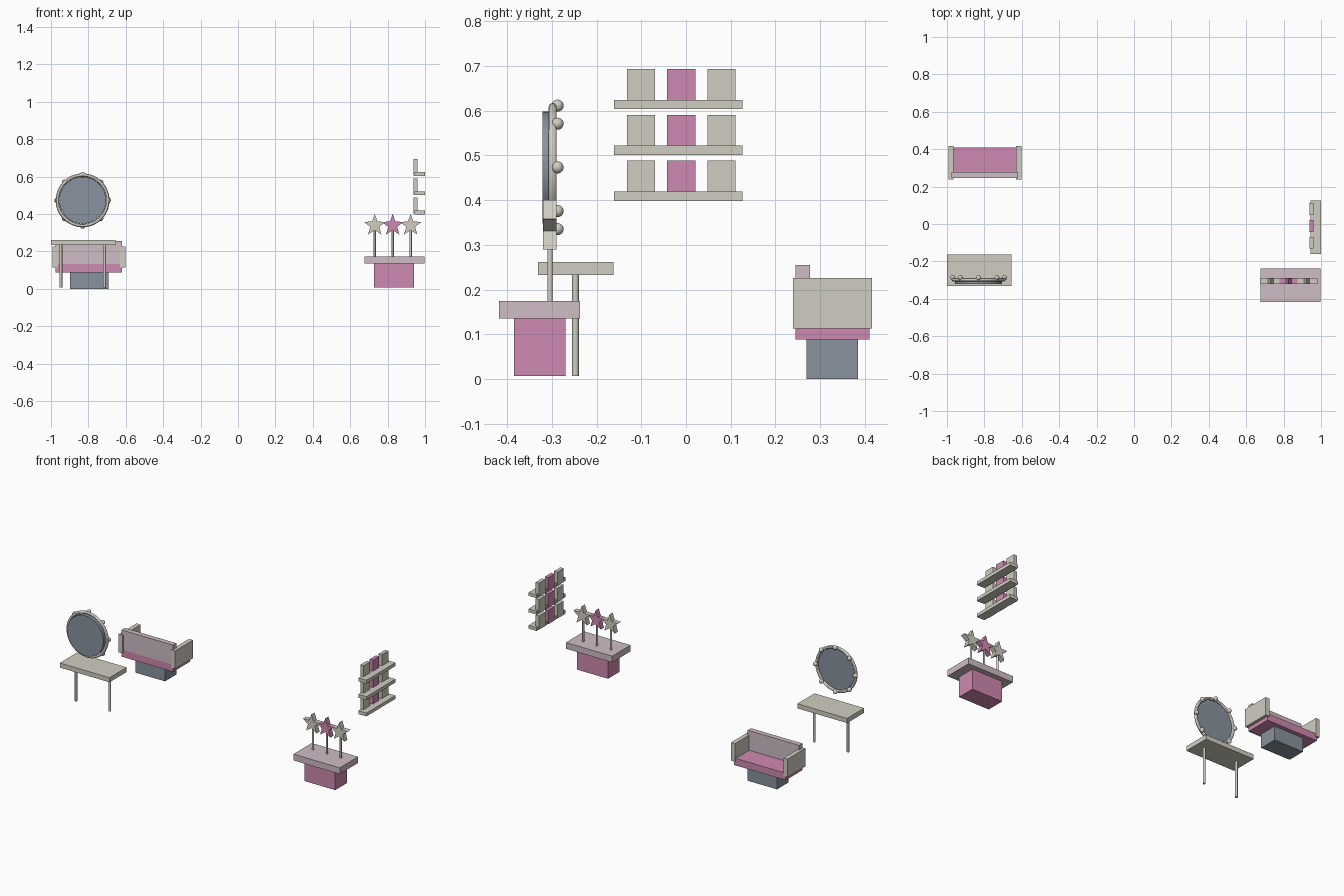
import bpy, bmesh, math
from mathutils import Matrix, Vector

if "Cube" in bpy.data.objects:
    bpy.data.objects.remove(bpy.data.objects["Cube"], do_unlink=True)


def material(name, *srgb):
    rgba = [(c / 255) ** 2.2 for c in srgb] + [1.0]
    m = bpy.data.materials.new(name)
    m.use_nodes = True
    m.diffuse_color = rgba
    m.node_tree.nodes["Principled BSDF"].inputs["Base Color"].default_value = rgba
    return m


cream = material("cream", 207, 204, 192)
pink = material("pink", 206, 136, 175)
pale_pink = material("pale pink", 206, 188, 196)
slate = material("slate", 135, 145, 157)


def finish(name, bm, mat, smooth=False):
    bmesh.ops.recalc_face_normals(bm, faces=bm.faces)
    mesh = bpy.data.meshes.new(name)
    bm.to_mesh(mesh)
    bm.free()
    mesh.materials.append(mat)
    obj = bpy.data.objects.new(name, mesh)
    bpy.context.collection.objects.link(obj)
    if smooth:
        bpy.ops.object.select_all(action='DESELECT')
        obj.select_set(True)
        bpy.context.view_layer.objects.active = obj
        bpy.ops.object.shade_smooth_by_angle(angle=math.radians(40))
    return obj


def box(name, mat, xs, ys, zs):
    bm = bmesh.new()
    size = [r[1] - r[0] for r in (xs, ys, zs)]
    mid = [(r[0] + r[1]) / 2 for r in (xs, ys, zs)]
    bmesh.ops.create_cube(bm, size=1, matrix=Matrix.Translation(mid) @ Matrix.Diagonal(size + [1]))
    return finish(name, bm, mat)


def rod(name, mat, start, end, radius, segments=16):
    a, b = Vector(start), Vector(end)
    turn = (b - a).to_track_quat('Z', 'Y').to_matrix().to_4x4()
    bm = bmesh.new()
    bmesh.ops.create_cone(bm, cap_ends=True, segments=segments, radius1=radius, radius2=radius,
                          depth=(b - a).length, matrix=Matrix.Translation((a + b) / 2) @ turn)
    return finish(name, bm, mat, True)


def star(name, mat, x, z, outer, inner, y0, y1):
    bm = bmesh.new()
    points = []
    for i in range(10):
        r = inner if i % 2 else outer
        a = math.pi / 2 + i * math.pi / 5
        points.append(bm.verts.new((x + r * math.cos(a), y0, z + r * math.sin(a))))
    face = bm.faces.new(points)
    ext = bmesh.ops.extrude_face_region(bm, geom=[face])
    moved = [v for v in ext["geom"] if isinstance(v, bmesh.types.BMVert)]
    bmesh.ops.translate(bm, verts=moved, vec=(0, y1 - y0, 0))
    return finish(name, bm, mat)


# Vanity table
box("vanity_top", cream, (-1.0, -0.656), (-0.331, -0.162), (0.233, 0.262))
for side, x in (("right", -0.947), ("left", -0.714)):
    rod("vanity_leg_" + side, cream, (x, -0.247, 0.007), (x, -0.247, 0.24), 0.0075)

# Round mirror with bulbs on its room side
mx, mz = -0.831, 0.473
rod("mirror_glass", slate, (mx, -0.321, mz), (mx, -0.298, mz), 0.125, 48)
bpy.ops.mesh.primitive_torus_add(location=(mx, -0.298, mz), rotation=(math.pi / 2, 0, 0),
                                 major_radius=0.135, minor_radius=0.009,
                                 major_segments=48, minor_segments=12)
frame = bpy.context.object
frame.name = "mirror_frame"
frame.data.materials.append(cream)
bpy.ops.object.shade_smooth_by_angle()
for i in range(8):
    a = i * math.pi / 4
    bm = bmesh.new()
    spot = (mx + 0.138 * math.cos(a), -0.287, mz + 0.138 * math.sin(a))
    bmesh.ops.create_uvsphere(bm, u_segments=16, v_segments=10, radius=0.0135,
                              matrix=Matrix.Translation(spot))
    finish("mirror_bulb_%d" % (i + 1), bm, cream, True)

# Sofa, facing +y
box("sofa_base", slate, (-0.898, -0.693), (0.269, 0.384), (0, 0.09))
box("sofa_seat", pink, (-0.976, -0.62), (0.245, 0.41), (0.088, 0.132))
box("sofa_back", pale_pink, (-0.976, -0.62), (0.245, 0.277), (0.132, 0.255))
for side, x in (("right", -0.992), ("left", -0.63)):
    box("sofa_arm_" + side, cream, (x, x + 0.028), (0.239, 0.416), (0.113, 0.226))

# Display table with stars on stems
box("display_base", pink, (0.727, 0.941), (-0.384, -0.269), (0.007, 0.137))
box("display_top", pale_pink, (0.676, 0.996), (-0.418, -0.237), (0.135, 0.174))
for name, x, mat in (("right", 0.731, cream), ("middle", 0.827, pink), ("left", 0.923, cream)):
    rod("star_stem_" + name, cream, (x, -0.304, 0.17), (x, -0.304, 0.32), 0.006)
    star("star_" + name, mat, x, 0.339, 0.061, 0.025, -0.32, -0.289)

# Wall shelves, each with three upright panels
for i in range(3):
    z = 0.398 + i * 0.1025
    box("shelf_%d" % (i + 1), cream, (0.945, 1.0), (-0.161, 0.126), (z, z + 0.021))
    for j, mat in enumerate((cream, pink, cream)):
        y = -0.132 + j * 0.09
        box("shelf_panel_%d_%d" % (i + 1, j + 1), mat, (0.938, 0.961), (y, y + 0.063),
            (z + 0.004, z + 0.09))
